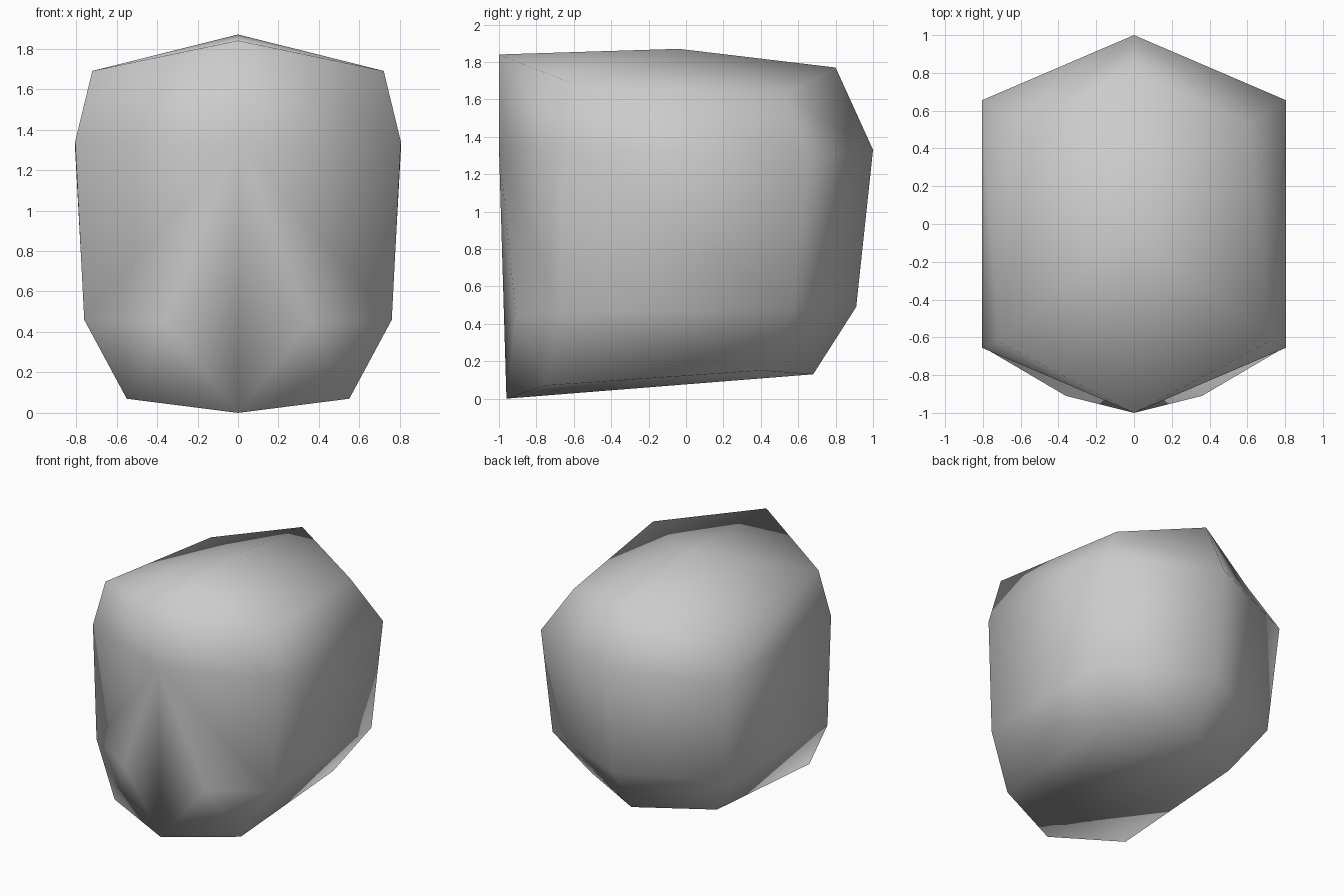
import bpy
import bmesh

cube = bpy.data.objects.get("Cube")
if cube:
    bpy.data.objects.remove(cube, do_unlink=True)

# One plain grey material
grey = bpy.data.materials.new("plain_grey")
grey.use_nodes = True
colour = (0.6, 0.6, 0.6, 1)
grey.diffuse_color = colour
grey.node_tree.nodes["Principled BSDF"].inputs["Base Color"].default_value = colour

# Half rings from top to bottom: front, front side, back side, back
rings = [
    [(0, -1, 1.84), (.72, -.62, 1.69), (.605, .53, 1.63), (0, .8, 1.77)],
    [(0, -1, 1.34), (.805, -.655, 1.34), (.805, .655, 1.3), (0, 1, 1.33)],
    [(.36, -.91, .45), (.76, -.675, .46), (.76, .575, .48), (0, .91, .49)],
    [(0, -.96, 0), (.55, -.75, .07), (.55, .4, .15), (0, .68, .13)],
]
bm = bmesh.new()
top = bm.verts.new((0, -.04, 1.87))
verts = [[bm.verts.new(p) for p in ring] for ring in rings]

# Top fan, side bands and underside
for a, b in zip(verts[0], verts[0][1:]):
    bm.faces.new((top, a, b))
for upper, lower in zip(verts, verts[1:]):
    for i in range(len(upper) - 1):
        bm.faces.new((upper[i], lower[i], lower[i + 1], upper[i + 1]))
bm.faces.new(verts[-1])

# Flat wedge that closes the lower front
bm.faces.new((verts[1][0], verts[3][0], verts[2][0]))

# Mirror the half and weld it along the centre line
half = bm.verts[:] + bm.edges[:] + bm.faces[:]
bmesh.ops.mirror(bm, geom=half, axis='X', merge_dist=0.001)
bmesh.ops.remove_doubles(bm, verts=bm.verts[:], dist=0.001)
bmesh.ops.recalc_face_normals(bm, faces=bm.faces[:])
for face in bm.faces:
    face.smooth = True

mesh = bpy.data.meshes.new("rounded_block")
bm.to_mesh(mesh)
bm.free()
mesh.materials.append(grey)
block = bpy.data.objects.new("rounded_block", mesh)
bpy.context.collection.objects.link(block)
